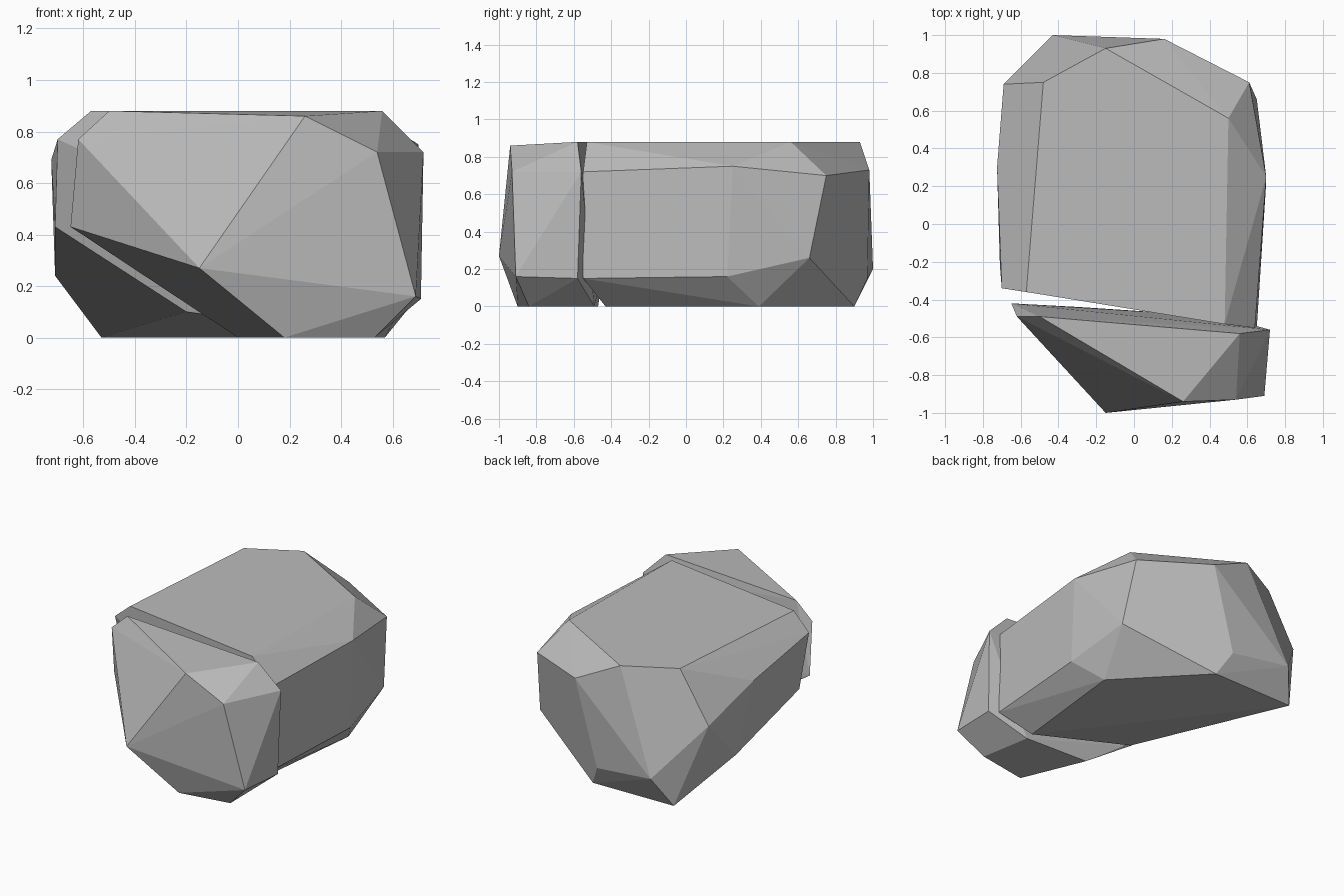
import bpy
import bmesh
import math

old = bpy.data.objects.get("Cube")
if old:
    bpy.data.objects.remove(old, do_unlink=True)

stone = bpy.data.materials.new("grey_stone")
stone.use_nodes = True
grey = (0.5, 0.5, 0.5, 1.0)
stone.diffuse_color = grey
bsdf = stone.node_tree.nodes["Principled BSDF"]
bsdf.inputs["Base Color"].default_value = grey
bsdf.inputs["Roughness"].default_value = 0.9


def faceted_stone(name, corners):
    """Wrap a faceted shell around the corner points of a stone."""
    bm = bmesh.new()
    for co in corners:
        bm.verts.new(co)
    hull = bmesh.ops.convex_hull(bm, input=bm.verts)
    loose = [v for v in bm.verts if not v.link_faces]
    bmesh.ops.delete(bm, geom=loose, context='VERTS')
    # Merge nearly coplanar triangles into broad facets
    bmesh.ops.dissolve_limit(bm, angle_limit=math.radians(2),
                             verts=bm.verts, edges=bm.edges)
    bmesh.ops.recalc_face_normals(bm, faces=bm.faces)
    mesh = bpy.data.meshes.new(name)
    bm.to_mesh(mesh)
    bm.free()
    mesh.materials.append(stone)
    obj = bpy.data.objects.new(name, mesh)
    bpy.context.collection.objects.link(obj)
    return obj


# Main boulder
faceted_stone("main_boulder", [
    # flat top
    (-.57, -.36, .88), (-.48, .75, .88), (-.15, .93, .88),
    (.50, .56, .88), (.48, -.53, .88),
    # upper shoulder
    (.64, -.55, .72), (.70, .25, .75), (.61, .75, .70),
    (.16, .98, .73), (-.69, .74, .535), (-.725, .30, .69),
    (-.70, -.34, .77),
    # lower shoulder
    (.65, -.55, .15), (.70, .22, .16), (.65, .66, .26),
    (0, .97, .15), (-.43, 1.0, .20), (-.71, .47, .24),
    (-.71, -.22, .43), (-.20, -.27, .10),
    # base
    (.48, -.43, 0), (.57, .39, 0), (.08, .90, 0), (-.53, .89, 0),
])

# Slab split from the front of the boulder
faceted_stone("split_slab", [
    # top
    (-.50, -.49, .88), (.56, -.58, .88), (.26, -.94, .86),
    # front and sides
    (.54, -.93, .72), (.72, -.56, .72), (-.62, -.49, .77),
    (-.15, -1.0, .27), (.69, -.91, .16), (.71, -.58, .15),
    # split face
    (-.65, -.42, .43), (-.28, -.44, .20),
    # base
    (.18, -.90, 0), (.53, -.84, 0), (.47, -.49, 0), (0, -.47, 0),
])
